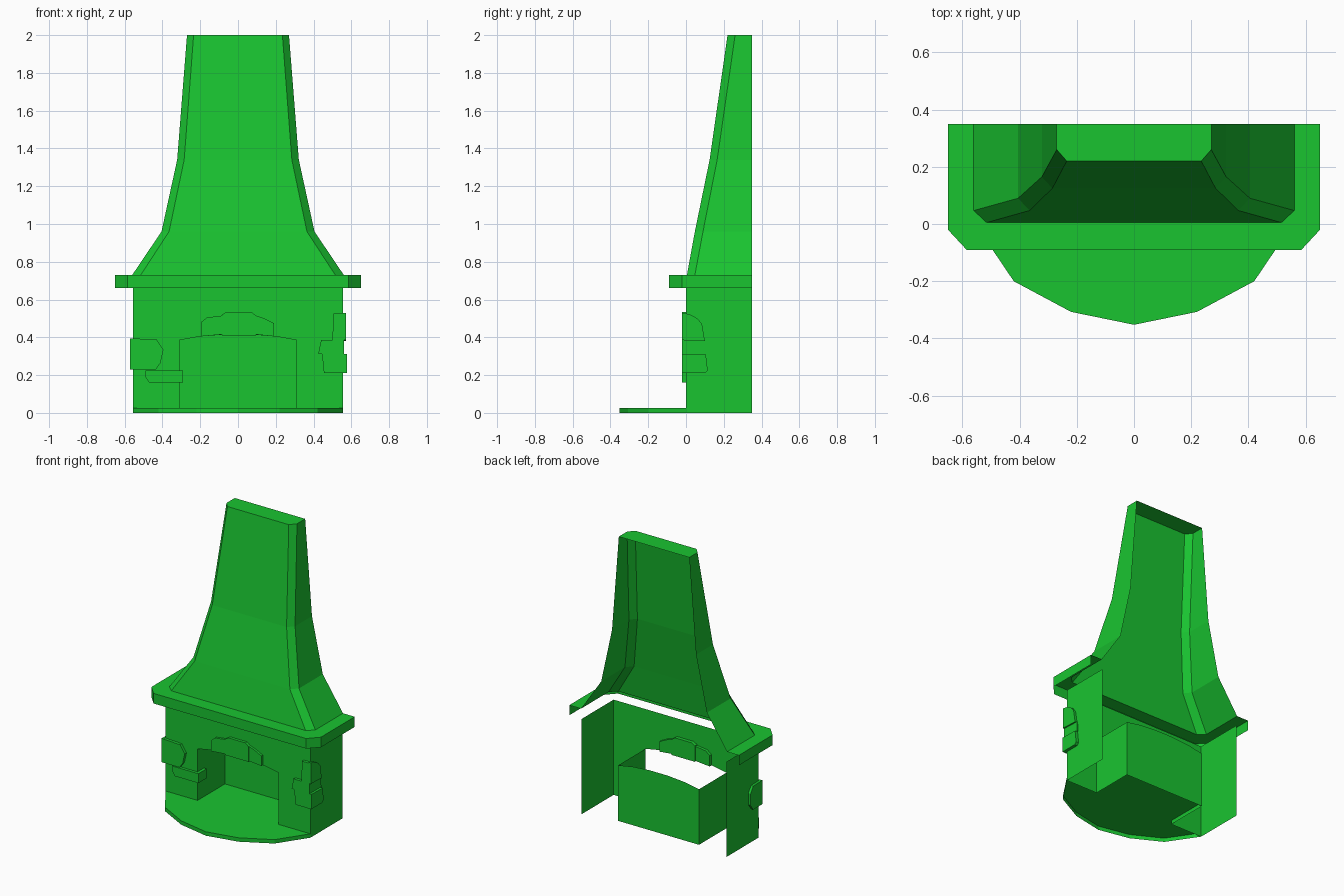
import bpy, bmesh

if "Cube" in bpy.data.objects:
    bpy.data.objects.remove(bpy.data.objects["Cube"])

green = bpy.data.materials.new("green")
green.diffuse_color = (0.01, 0.55, 0.03, 1)
green.use_nodes = True
green.node_tree.nodes["Principled BSDF"].inputs["Base Color"].default_value = green.diffuse_color
BACK = 0.35


def make(name, polys, recalc=False):
    """Flat-shaded mesh from polygons given as point lists; shared points are welded."""
    bm = bmesh.new()
    for p in polys:
        bm.faces.new([bm.verts.new(v) for v in p])
    bmesh.ops.remove_doubles(bm, verts=bm.verts[:], dist=0.0005)
    if recalc:
        bmesh.ops.recalc_face_normals(bm, faces=bm.faces[:])
    me = bpy.data.meshes.new(name)
    bm.to_mesh(me)
    bm.free()
    me.materials.append(green)
    ob = bpy.data.objects.new(name, me)
    bpy.context.collection.objects.link(ob)
    return ob


def loft(rings):
    """Strips of quads between successive open outlines."""
    return [(a[i], a[i + 1], b[i + 1], b[i])
            for a, b in zip(rings, rings[1:]) for i in range(len(a) - 1)]


def section(z, side_x, side_y, front_x, front_y):
    """Open-backed U outline with chamfered front corners."""
    half = [(side_x, BACK, z), (side_x, side_y, z), (front_x, front_y, z)]
    return [(-x, y, z) for x, y, z in half] + half[::-1]


def prism(name, profile, lo, hi, axis='Y'):
    """Closed slab: profile is (x, z) run along Y, or (y, z) run along X."""
    def ring(d):
        return [(a, d, z) if axis == 'Y' else (d, a, z) for a, z in profile]
    a, b = ring(lo), ring(hi)
    return make(name, loft([a + a[:1], b + b[:1]]) + [a[::-1], b], True)


# Tapered chimney hood, open at the back and capped on top
hood = [section(0.73, 0.56, 0.047, 0.515, 0.005),
        section(0.96, 0.405, 0.09, 0.365, 0.047),
        section(1.34, 0.322, 0.165, 0.285, 0.125),
        section(2.0, 0.27, 0.26, 0.235, 0.22)]
make("chimney_hood", loft(hood) + [hood[-1]])

# Mantel shelf: rim and top surface
make("mantel_shelf", loft([section(0.66, 0.65, -0.02, 0.585, -0.09),
                           section(0.73, 0.65, -0.02, 0.585, -0.09), hood[0]]))

# Body walls with arched opening
W, O, D, TOP = 0.555, 0.31, 0.30, 0.66
arch = [(-O, 0.385), (-0.2, 0.405), (-0.07, 0.415), (0.07, 0.415), (0.2, 0.405), (O, 0.385)]
front = [(-W, 0), (-O, 0)] + arch + [(O, 0), (W, 0), (W, TOP), (-W, TOP)]
make("body_walls", [
    [(x, 0, z) for x, z in front],
    [(-W, BACK, 0), (-W, 0, 0), (-W, 0, TOP), (-W, BACK, TOP)],
    [(W, 0, 0), (W, BACK, 0), (W, BACK, TOP), (W, 0, TOP)]])

# Firebox side and back walls, with no ceiling
h = arch[0][1]
make("firebox", [
    [(-O, 0, 0), (-O, D, 0), (-O, D, h), (-O, 0, h)],
    [(O, D, 0), (O, 0, 0), (O, 0, h), (O, D, h)],
    [(-O, D, 0), (O, D, 0)] + [(x, D, z) for x, z in arch[::-1]]])

# Hearth slab running into the firebox
half = [(W, 0), (0.42, -0.2), (0.22, -0.307)]
curve = [(-x, y) for x, y in half] + [(0, -0.352)] + half[::-1]
floor = curve + [(O, 0), (O, D), (-O, D), (-O, 0)]
make("hearth", loft([[(x, y, z) for x, y in curve] for z in (0, 0.027)])
     + [[(x, y, 0.027) for x, y in floor]])

# Stones above the arch
F = -0.02
prism("arch_stone_middle", [(-0.085, 0.41), (0.095, 0.41), (0.095, 0.515), (0.07, 0.535),
                            (-0.06, 0.535), (-0.085, 0.52)], F, 0.025)
prism("arch_stone_left", [(-0.195, 0.405), (-0.085, 0.415), (-0.085, 0.515), (-0.165, 0.505),
                          (-0.195, 0.48)], F + 0.004, 0.02)
prism("arch_stone_right", [(0.095, 0.415), (0.19, 0.405), (0.19, 0.475), (0.14, 0.5),
                           (0.095, 0.515)], F + 0.004, 0.02)

# Left stones: one wraps the outer corner, one wraps the opening edge
prism("left_corner_stone_front", [(-0.57, 0.23), (-0.435, 0.23), (-0.41, 0.265), (-0.395, 0.335),
                                  (-0.43, 0.388), (-0.57, 0.395)], F, 0.0)
prism("left_corner_stone_side", [(F, 0.23), (0.08, 0.23), (0.11, 0.27), (0.11, 0.35),
                                 (0.08, 0.393), (F, 0.395)], -0.572, -W, 'X')
prism("opening_stone_front", [(-0.47, 0.16), (-0.29, 0.16), (-0.29, 0.225), (-0.49, 0.225),
                              (-0.49, 0.19)], F, 0.0)
prism("opening_stone_side", [(F, 0.16), (0.07, 0.16), (0.07, 0.225), (F, 0.225)], -O, -0.29, 'X')

# Right corner stones: front plate and matching side plate
right = {
    "upper": ([(0.5, 0.385), (0.57, 0.385), (0.57, 0.525), (0.505, 0.525)],
              [(F, 0.385), (0.1, 0.38), (0.085, 0.47), (0.06, 0.5), (0.02, 0.522), (F, 0.53)], 0.572),
    "middle": ([(0.425, 0.313), (0.56, 0.313), (0.56, 0.385), (0.44, 0.385)],
               [(F, 0.313), (0.11, 0.313), (0.105, 0.385), (F, 0.385)], 0.562),
    "lower": ([(0.455, 0.21), (0.575, 0.21), (0.575, 0.313), (0.445, 0.313)],
              [(F, 0.21), (0.1, 0.21), (0.115, 0.225), (0.105, 0.31), (F, 0.313)], 0.576)}
for key, (face, side, x) in right.items():
    prism(f"right_{key}_stone_front", face, F, 0.0)
    prism(f"right_{key}_stone_side", side, W, x, 'X')
